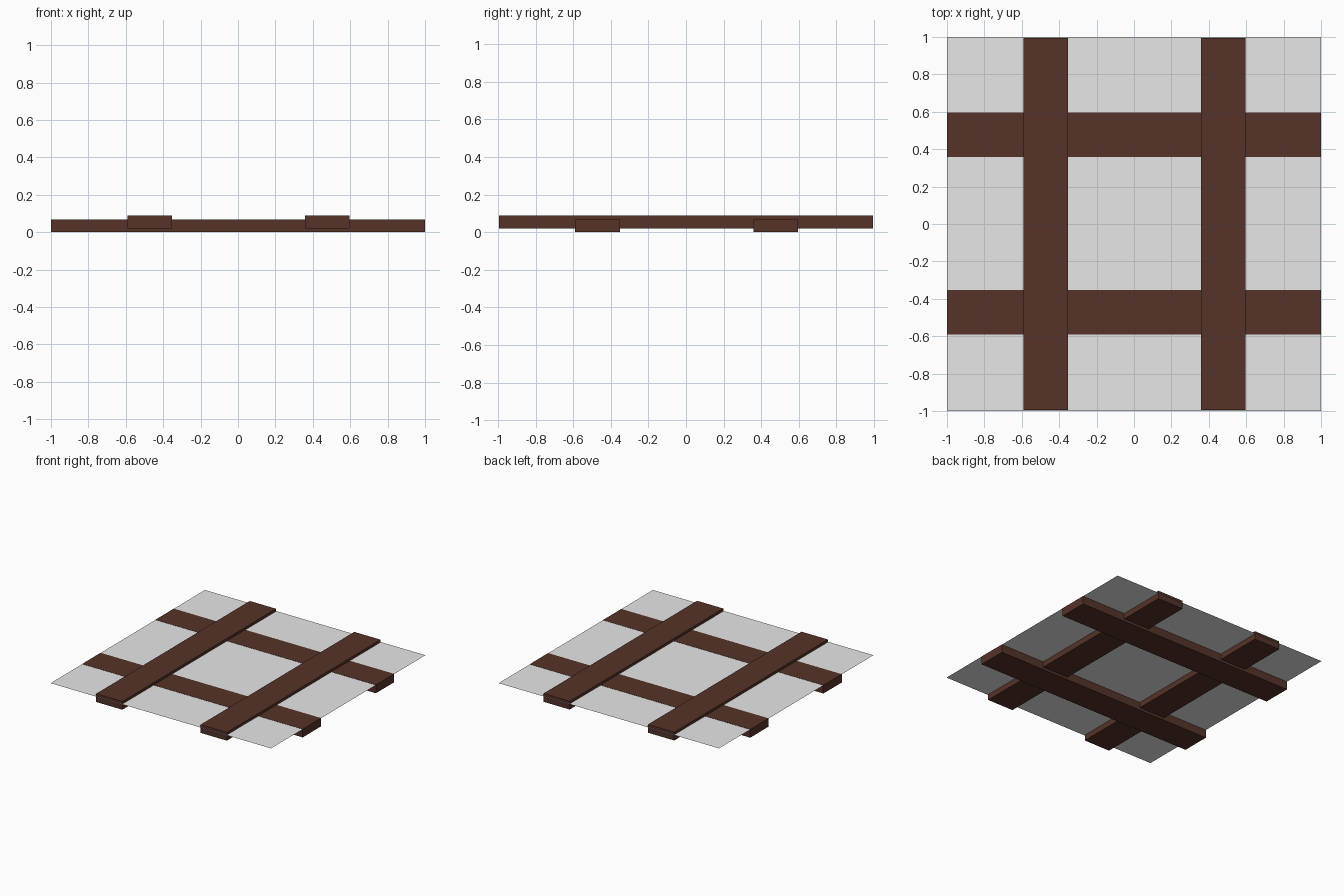
import bpy

cube = bpy.data.objects.get("Cube")
if cube:
    bpy.data.objects.remove(cube, do_unlink=True)


def make_material(name, rgb):
    mat = bpy.data.materials.new(name)
    mat.use_nodes = True
    colour = (*rgb, 1.0)
    mat.diffuse_color = colour
    mat.node_tree.nodes["Principled BSDF"].inputs["Base Color"].default_value = colour
    return mat


wood = make_material("dark_brown_wood", (0.092, 0.033, 0.022))
pale = make_material("pale_grey", (0.8, 0.8, 0.8))


def finish(name, size, centre, mat):
    obj = bpy.context.object
    obj.name = obj.data.name = name
    obj.scale = size
    obj.location = centre
    bpy.ops.object.transform_apply(location=False, rotation=False, scale=True)
    obj.data.materials.append(mat)
    return obj


def beam(name, size, centre):
    bpy.ops.mesh.primitive_cube_add(size=1)
    return finish(name, size, centre, wood)


WIDTH, THICK, LENGTH = 0.238, 0.068, 1.99
OFFSETS = (-0.471, 0.477)

# Lower beams run left to right
for side, y in zip(("front", "back"), OFFSETS):
    beam(f"lower_beam_{side}", (2.0, WIDTH, THICK), (0, y, THICK / 2))

# Upper beams run front to back, notched over the lower pair
for side, x in zip(("right", "left"), OFFSETS):
    beam(f"upper_beam_{side}", (WIDTH, LENGTH, THICK), (x, 0, 0.02 + THICK / 2))

# Thin sheet almost flush with the lower beam tops
bpy.ops.mesh.primitive_plane_add(size=1)
finish("sheet", (2.0, 2.0, 1), (0, 0, THICK - 0.0015), pale)
